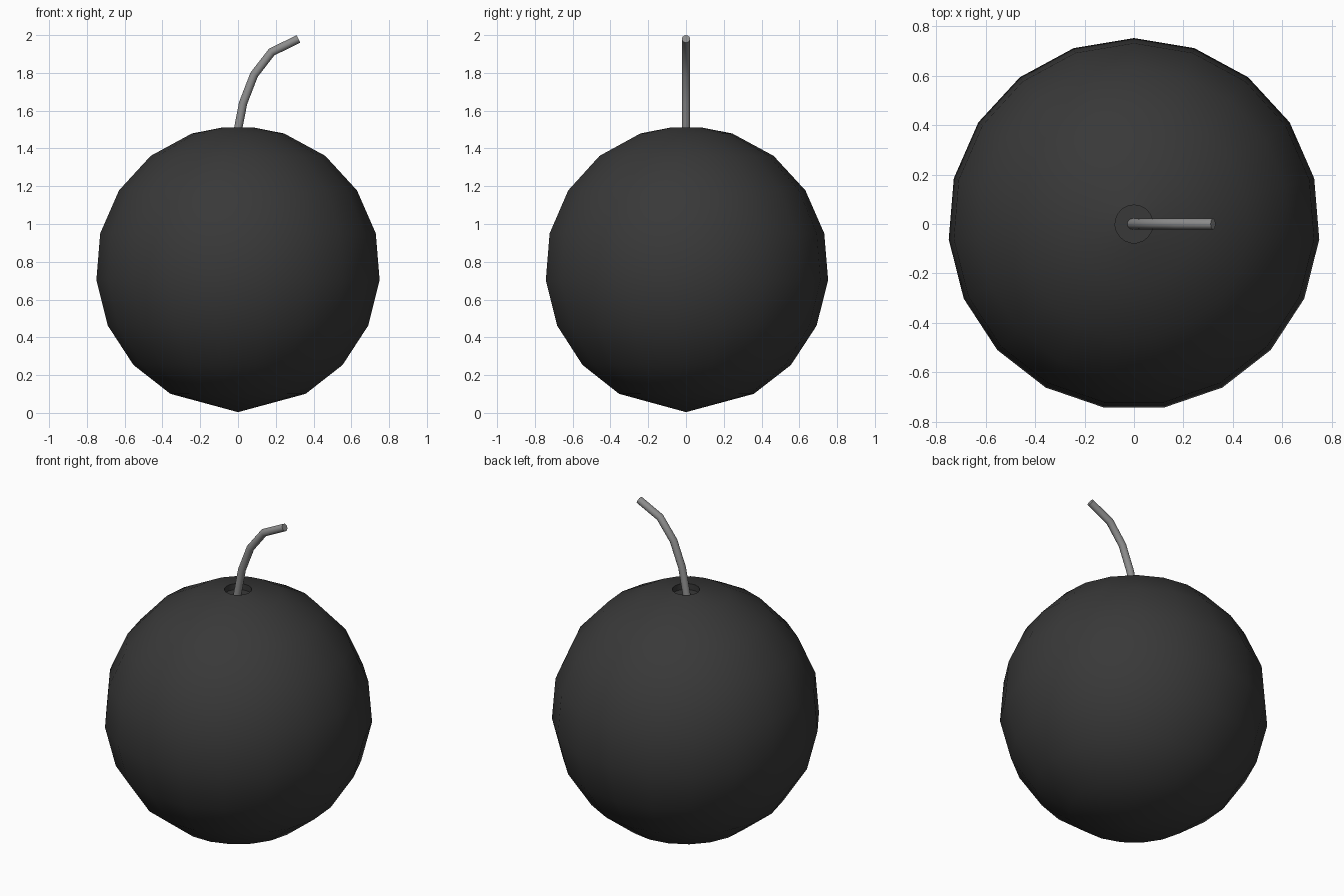
import bpy
import bmesh
from math import sin, cos, pi
from mathutils import Vector

cube = bpy.data.objects.get("Cube")
if cube:
    bpy.data.objects.remove(cube, do_unlink=True)


def material(name, colour):
    mat = bpy.data.materials.new(name)
    mat.use_nodes = True
    mat.diffuse_color = colour
    mat.node_tree.nodes["Principled BSDF"].inputs["Base Color"].default_value = colour
    return mat


def finish(name, bm, mat):
    bmesh.ops.recalc_face_normals(bm, faces=bm.faces)
    mesh = bpy.data.meshes.new(name)
    bm.to_mesh(mesh)
    bm.free()
    mesh.materials.append(mat)
    obj = bpy.data.objects.new(name, mesh)
    bpy.context.collection.objects.link(obj)
    bpy.ops.object.select_all(action="DESELECT")
    obj.select_set(True)
    bpy.context.view_layer.objects.active = obj
    bpy.ops.object.shade_smooth_by_angle(angle=pi / 5)
    return obj


def bridge(bm, rings):
    for a, b in zip(rings, rings[1:]):
        n = len(a)
        for i in range(n):
            j = (i + 1) % n
            bm.faces.new((a[i], a[j], b[j], b[i]))


def cap(bm, ring, point):
    tip = bm.verts.new(point)
    for i in range(len(ring)):
        bm.faces.new((ring[i], ring[(i + 1) % len(ring)], tip))


# Round body with a shallow socket sunk into its top
SIDES, RADIUS, CENTRE = 19, 0.755, 0.765
HOLE, FLOOR = 0.077, 1.475
step = 2 * pi / SIDES
profile = [(RADIUS * sin(step * (k + 1.5)), CENTRE - RADIUS * cos(step * (k + 1.5)))
           for k in range(8)]
profile += [(HOLE, 1.512), (HOLE, FLOOR)]

bm = bmesh.new()
rings = [[bm.verts.new((r * sin(step * i), r * cos(step * i), z)) for i in range(SIDES)]
         for r, z in profile]
bridge(bm, rings)
cap(bm, rings[0], (0, 0, 0.004))
cap(bm, rings[-1], (0, 0, FLOOR))
finish("body", bm, material("charcoal", (0.04, 0.04, 0.04, 1)))

# Bent fuse: a round tube with mitred joints
path = [Vector(p) for p in ((-0.008, 0, 1.46), (0.027, 0, 1.64), (0.085, 0, 1.79),
                            (0.178, 0, 1.91), (0.32, 0, 1.98))]
TUBE, TUBE_SIDES = 0.022, 12
bm = bmesh.new()
rings = []
for k, p in enumerate(path):
    before = (p - path[k - 1]).normalized() if k else (path[1] - p).normalized()
    after = (path[k + 1] - p).normalized() if k + 1 < len(path) else before
    along = (before + after).normalized()
    across = Vector((along.z, 0, -along.x)) / along.dot(before)
    turn = [2 * pi * i / TUBE_SIDES for i in range(TUBE_SIDES)]
    rings.append([bm.verts.new(p + TUBE * (cos(t) * across + sin(t) * Vector((0, 1, 0))))
                  for t in turn])
bridge(bm, rings)
bm.faces.new(rings[0])
bm.faces.new(rings[-1])
finish("fuse", bm, material("grey", (0.27, 0.27, 0.27, 1)))
